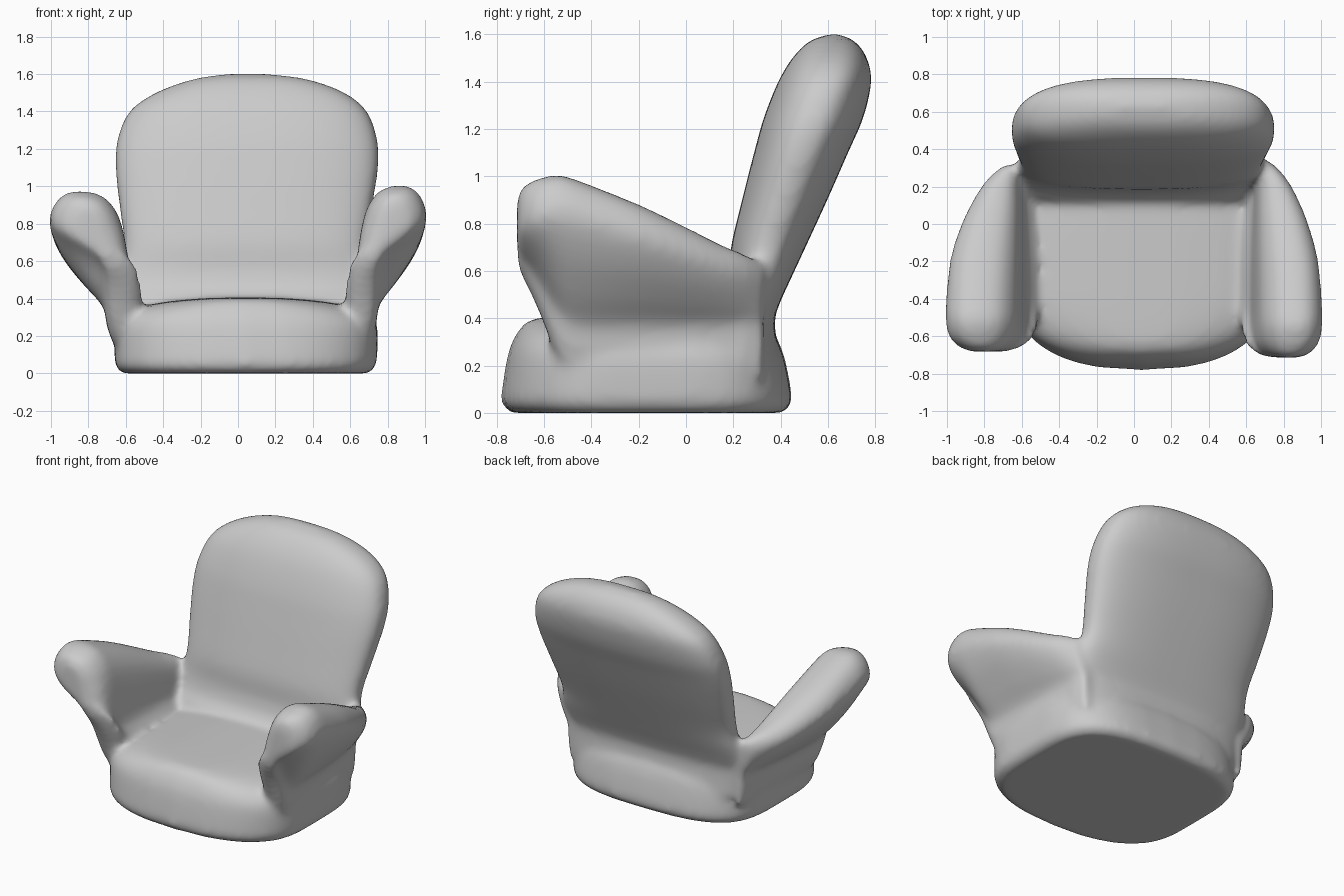
import bpy, bmesh, math

if "Cube" in bpy.data.objects:
    bpy.data.objects.remove(bpy.data.objects["Cube"])


def spline(rows, steps=5):
    """Catmull-Rom interpolation between rows of numbers."""
    out = []
    for i in range(len(rows) - 1):
        a, b, c, d = rows[max(i - 1, 0)], rows[i], rows[i + 1], rows[min(i + 2, len(rows) - 1)]
        for s in range(steps):
            t = s / steps
            out.append([0.5 * (2 * q + (r - p) * t + (2 * p - 5 * q + 4 * r - u) * t * t
                               + (3 * q - p - 3 * r + u) * t ** 3)
                        for p, q, r, u in zip(a, b, c, d)])
    return out + [list(rows[-1])]


def oval(power, n=64):
    """Unit superellipse."""
    pts = []
    for i in range(n):
        a = 2 * math.pi * i / n
        c, s = math.cos(a), math.sin(a)
        pts.append((math.copysign(abs(c) ** (2 / power), c),
                    math.copysign(abs(s) ** (2 / power), s)))
    return pts


def loft(name, rings):
    bm = bmesh.new()
    loops = [[bm.verts.new(p) for p in ring] for ring in rings]
    for a, b in zip(loops, loops[1:]):
        for i in range(len(a)):
            j = (i + 1) % len(a)
            bm.faces.new((a[i], a[j], b[j], b[i]))
    bm.faces.new(loops[0])
    bm.faces.new(loops[-1])
    bmesh.ops.recalc_face_normals(bm, faces=bm.faces[:])
    mesh = bpy.data.meshes.new(name)
    bm.to_mesh(mesh)
    bm.free()
    ob = bpy.data.objects.new(name, mesh)
    bpy.context.collection.objects.link(ob)
    return ob


def stacked(name, rows, power, front_bow=0.0, back_bow=0.0):
    """Horizontal sections: z, left x, right x, front y, back y."""
    rings = []
    for z, l, r, f, b in spline(rows):
        rings.append([((l + r) / 2 + u * (r - l) / 2,
                       (f + b) / 2 + v * (1 - (front_bow if v < 0 else back_bow) * u * u) * (b - f) / 2, z)
                      for u, v in oval(power)])
    return loft(name, rings)


# Seat base with bowed front and a domed cushion top
seat = stacked("seat", [
    (0.00, -0.62, 0.70, -0.74, 0.41),
    (0.04, -0.655, 0.735, -0.78, 0.445),
    (0.12, -0.66, 0.745, -0.775, 0.44),
    (0.24, -0.66, 0.745, -0.755, 0.415),
    (0.30, -0.63, 0.71, -0.735, 0.39),
    (0.345, -0.55, 0.63, -0.71, 0.36),
    (0.38, -0.40, 0.48, -0.68, 0.30),
    (0.40, -0.20, 0.28, -0.63, 0.20),
    (0.405, -0.05, 0.13, -0.50, 0.10)], 4, 0.2, 0.08)

# Reclined backrest, flowing into the seat
back = stacked("backrest", [
    (0.20, -0.62, 0.70, 0.04, 0.395),
    (0.38, -0.63, 0.71, 0.09, 0.375),
    (0.46, -0.63, 0.71, 0.15, 0.395),
    (0.56, -0.625, 0.705, 0.18, 0.44),
    (0.70, -0.61, 0.69, 0.19, 0.505),
    (0.90, -0.635, 0.72, 0.237, 0.597),
    (1.10, -0.655, 0.75, 0.288, 0.685),
    (1.25, -0.645, 0.745, 0.33, 0.75),
    (1.40, -0.58, 0.69, 0.39, 0.783),
    (1.50, -0.44, 0.57, 0.45, 0.765),
    (1.57, -0.25, 0.38, 0.52, 0.715),
    (1.60, -0.08, 0.18, 0.60, 0.65)], 2.6)

# Arm cross-section seen from the front: x, z
PROFILE = [
    (0.62, 0.15), (0.70, 0.16), (0.74, 0.27), (0.757, 0.37), (0.855, 0.51), (0.95, 0.67),
    (1.005, 0.82), (0.99, 0.92), (0.935, 0.99), (0.85, 1.005), (0.755, 0.975),
    (0.69, 0.885), (0.66, 0.77), (0.64, 0.62), (0.62, 0.47), (0.57, 0.36)]
# Along the arm: y, top z, flare, width factor, height factor below the knob
ARM = [
    (-0.715, 0.90, 1.0, 0.35, 0.20),
    (-0.695, 0.95, 1.0, 0.64, 0.34),
    (-0.65, 0.98, 1.0, 0.87, 0.49),
    (-0.605, 0.995, 1.0, 0.96, 0.65),
    (-0.54, 1.005, 1.0, 1.0, 0.88),
    (-0.45, 0.98, 1.0, 1.0, 1.0),
    (-0.20, 0.88, 0.94, 1.0, 1.0),
    (0.00, 0.785, 0.79, 1.0, 1.0),
    (0.15, 0.71, 0.61, 1.0, 1.0),
    (0.25, 0.67, 0.44, 1.0, 1.0),
    (0.33, 0.63, 0.22, 1.0, 1.0)]


def arm(name, place):
    section = spline(PROFILE + PROFILE[:1], 4)[:-1]
    rings = []
    for y, top, flare, w, h in spline(ARM):
        ring = []
        for x, z in section:
            if z < 0.83:
                z = 0.83 - (0.83 - z) * h
            if z > 0.38:
                z = 0.38 + (z - 0.38) * (top - 0.38) / 0.625
            x = 0.81 + (x - 0.81) * w
            ring.append(place(0.66 + (x - 0.66) * flare, y, z))
        rings.append(ring)
    return loft(name, rings)


right_arm = arm("right_arm", lambda x, y, z: (x, y, z))
left_arm = arm("left_arm", lambda x, y, z: (-(1.005 - 1.14 * (1.005 - x)), y * 0.955, z * 0.97))

# Merge the parts into one softly blended upholstered body
bpy.ops.object.select_all(action='DESELECT')
for ob in (seat, back, right_arm, left_arm):
    ob.select_set(True)
bpy.context.view_layer.objects.active = seat
bpy.ops.object.join()
chair = bpy.context.view_layer.objects.active
chair.name = "armchair"
remesh = chair.modifiers.new("blend", 'REMESH')
remesh.mode = 'VOXEL'
remesh.voxel_size = 0.02
remesh.use_smooth_shade = True
soften = chair.modifiers.new("soften", 'SMOOTH')
soften.factor = 0.5
soften.iterations = 14
for m in ("blend", "soften"):
    bpy.ops.object.modifier_apply(modifier=m)
for p in chair.data.polygons:
    p.use_smooth = True
low = min(v.co.z for v in chair.data.vertices)
for v in chair.data.vertices:
    v.co.z -= low
